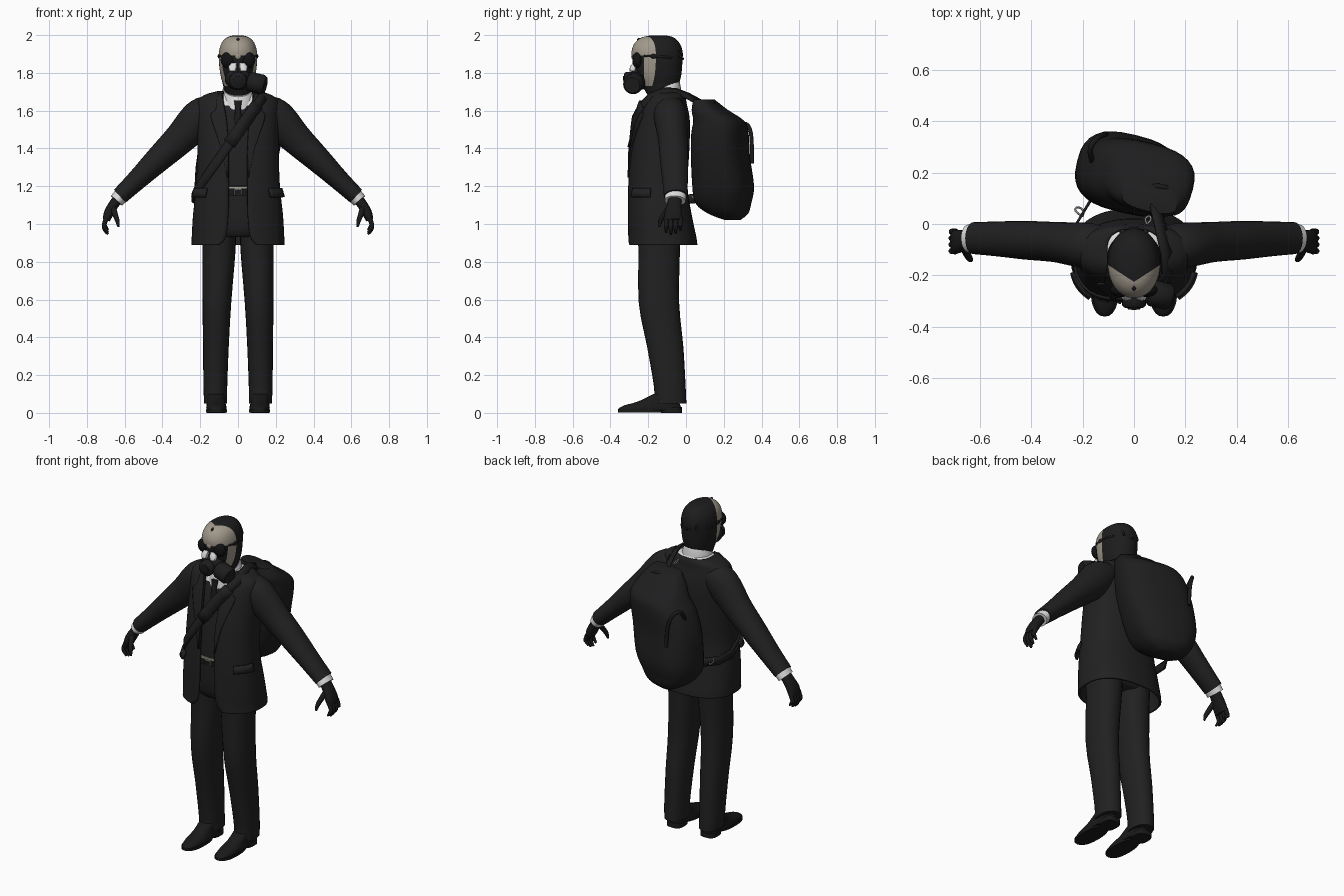
import bpy, bmesh, math
from mathutils import Vector

cube = bpy.data.objects.get("Cube")
if cube:
    bpy.data.objects.remove(cube, do_unlink=True)
TAU = 2 * math.pi
Y = Vector((0, 1, 0))

def material(name, *rgb):
    m = bpy.data.materials.new(name)
    m.use_nodes = True
    m.diffuse_color = (*rgb, 1)
    m.node_tree.nodes["Principled BSDF"].inputs["Base Color"].default_value = (*rgb, 1)
    return m

suit, cloth = material("suit_black", .015, .015, .016), material("bag_black", .013, .013, .014)
leather, rubber = material("leather_black", .01, .01, .01), material("mask_black", .012, .012, .013)
glass, white = material("lens_black", .006, .006, .007), material("shirt_white", .72, .72, .72)
beige, metal = material("mask_beige", .36, .32, .26), material("metal_grey", .3, .3, .3)

def finish(name, data, mats, mirror=False, solid=0):
    obj = bpy.data.objects.new(name, data)
    bpy.context.collection.objects.link(obj)
    for m in mats:
        data.materials.append(m)
    if solid:
        mod = obj.modifiers.new("thickness", 'SOLIDIFY')
        mod.thickness, mod.offset = solid, -1
    if mirror:
        obj.modifiers.new("mirror", 'MIRROR')
    return obj

def mesh(name, verts, faces, mats, **kw):
    data = bpy.data.meshes.new(name)
    data.from_pydata(verts, [], faces)
    obj = finish(name, data, mats, **kw)
    bpy.ops.object.select_all(action='DESELECT')
    bpy.context.view_layer.objects.active = obj
    obj.select_set(True)
    bpy.ops.object.shade_smooth_by_angle(angle=math.radians(50))
    return obj

def dense(rows, sub):
    """Smoothly refine a list of section rows."""
    out = []
    for i in range(len(rows) - 1):
        around = rows[max(i - 1, 0)], rows[i], rows[i + 1], rows[min(i + 2, len(rows) - 1)]
        for t in (k / sub for k in range(sub)):
            out.append([q + .5 * t * (r - p + t * (2*p - 5*q + 4*r - s + t * (3*(q - r) + s - p)))
                        for p, q, r, s in zip(*around)])
    return out + [list(rows[-1])]

def loft(name, rows, mats, n=24, p=2, flat=True, slope=0, sub=3, **kw):
    """Skin sections (x, y, z, radius, depth radius[, start angle, end angle])."""
    rows = dense([tuple(r) + (0, TAU)[len(r) - 5:] for r in rows], sub)
    ring = abs(rows[0][6] - rows[0][5] - TAU) < .001
    verts, faces, cols = [], [], n if ring else n + 1
    for i, (x, y, z, ra, rb, a0, a1) in enumerate(rows):
        lo, hi = rows[max(i - 1, 0)], rows[min(i + 1, len(rows) - 1)]
        T = Vector((0, 0, 1)) if flat else (Vector(hi[:3]) - Vector(lo[:3])).normalized()
        U = Y.cross(T).normalized()
        for j in range(cols):
            t = a0 + (a1 - a0) * j / n
            s, c = (math.copysign(abs(k) ** (2 / p), k) for k in (math.sin(t), -math.cos(t)))
            v = Vector((x, y, z)) + U * ra * s + T.cross(U) * rb * c
            v.z += slope * (v.y - y)
            verts.append(v)
    for i in range(0, len(verts) - cols, cols):
        for j in range(n):
            k = (j + 1) % cols
            faces.append([i + j, i + k, i + cols + k, i + cols + j])
    if ring:
        faces += [list(range(cols))[::-1], list(range(len(verts) - cols, len(verts)))]
    return mesh(name, verts, faces, mats, **kw)

def tube(name, pts, r, mat, mirror=False):
    cu = bpy.data.curves.new(name, 'CURVE')
    cu.dimensions, cu.bevel_depth, cu.bevel_resolution, cu.use_fill_caps = '3D', r, 2, True
    sp = cu.splines.new('NURBS')
    sp.points.add(len(pts) - 1)
    for q, co in zip(sp.points, pts):
        q.co = (*co, 1)
    sp.use_endpoint_u, sp.order_u, sp.resolution_u = True, 3, 6
    finish(name, cu, [mat], mirror)

def ball(name, x, y, z, rx, ry, rz, mat, mirror=False):
    turns = [math.pi * (k + .2) / 12.4 for k in range(13)]
    loft(name, [(x, y, z - rz * math.cos(a), rx * math.sin(a), ry * math.sin(a)) for a in turns], [mat], sub=1, mirror=mirror)

def canister(name, start, end, r, mat):
    a, d = Vector(start), Vector(end) - Vector(start)
    rows = [(*(a + d * t), r * k, r * k) for t, k in ((0, .8), (.15, 1), (.85, 1), (1, .8))]
    loft(name, rows, [mat], flat=False, sub=1)

def ribbon(name, pts, width, mat, thick=.01):
    verts = []
    for i, q in enumerate(pts):
        T = pts[min(i + 1, len(pts) - 1)] - pts[max(i - 1, 0)]
        side = T.cross(q - Vector((0, -.1, min(q.z, 1.55)))).normalized() * width / 2
        verts += [q - side, q + side]
    mesh(name, verts, [[k, k + 1, k + 3, k + 2] for k in range(0, len(verts) - 2, 2)], [mat], solid=thick)

# Jacket: open-fronted shell; rows are (depth centre, height, radii, half front opening)
P = 2.35
body = dense([(-.125, .89, .247, .185, .10), (-.127, .93, .245, .182, .066), (-.14, 1.05, .238, .17, .052),
              (-.15, 1.2, .222, .158, .05), (-.137, 1.4, .215, .155, .05), (-.12, 1.55, .215, .14, .06),
              (-.11, 1.645, .214, .112, .076), (-.1, 1.684, .175, .097, .08), (-.1, 1.704, .105, .088, .076)], 4)

def at(z):
    return min(body, key=lambda r: abs(r[1] - z))

def angle_for(x, ra):
    return math.asin(min(1, x / ra) ** (P / 2))

shell = [(0, cy, z, ra, rb, angle_for(w, ra), TAU - angle_for(w, ra)) for cy, z, ra, rb, w in body]
loft("jacket", shell, [suit], n=56, p=P, sub=1, solid=.012)
# Lapels and pocket flaps follow the jacket surface
rows = []
for z, w in ((1.25, .056), (1.4, .085), (1.53, .125), (1.57, .14), (1.6, .115), (1.65, .11), (1.69, .1)):
    cy, zz, ra, rb, w0 = at(z)
    rows.append((0, cy, zz, ra + .008, rb + .008, angle_for(w0, ra), angle_for(w, ra)))
loft("lapel", rows, [suit], n=8, p=P, sub=2, solid=.008, mirror=True)
cy, _, ra, rb, _ = at(1.17)
loft("pocket_flap", [(0, cy, z, ra + e, rb + e, .72, 1.4) for z, e in ((1.145, .026), (1.19, .012))],
     [suit], n=8, p=P, sub=1, solid=.012, mirror=True)
# Waistcoat with shirt showing at the top, collar and tie
vest = loft("waistcoat", [(0, r[0], r[1], r[2] - .028, r[3] - .02) for r in body if r[1] > 1.18],
            [suit, white], n=32, p=P, sub=1)
for f in vest.data.polygons:
    f.material_index = int(f.center.z > 1.625)
loft("shirt_collar", [(0, -.125, 1.655, .094, .1), (0, -.125, 1.69, .088, .095), (0, -.125, 1.718, .078, .089)],
     [white], slope=.5)
loft("tie", [(0, -.238, 1.5, .03, .01), (0, -.236, 1.6, .016, .012), (0, -.232, 1.615, .016, .014),
             (0, -.226, 1.655, .022, .014)], [leather], n=10, sub=1)
# Trousers and belt
loft("trouser_hips", [(0, -.145, .93, .16, .1), (0, -.145, .98, .195, .128), (0, -.15, 1.18, .19, .135)], [suit], p=P)
loft("trouser_leg", [(.118, -.083, .05, .061, .085), (.12, -.086, .14, .063, .084), (.117, -.11, .35, .068, .096),
                     (.112, -.143, .58, .076, .107), (.101, -.142, .86, .088, .11), (.1, -.14, .99, .09, .118)],
     [suit], p=2.2, mirror=True)
for name, low, high, grow, mat in (("belt", 1.15, 1.19, 0, leather), ("waistband_trim", 1.188, 1.199, .001, beige)):
    loft(name, [(0, -.15, z, .196 + grow, .143 + grow) for z in (low, high)], [mat], p=P, sub=1)
for name, y, low, high, half, mat in (("buckle", -.296, 1.155, 1.187, .02, metal),
                                      ("buckle_inset", -.3, 1.16, 1.182, .016, leather)):
    loft(name, [(0, y, z, half, .005) for z in (low, high)], [mat], n=8, p=8, sub=1)
# Shoes
loft("shoe", [(.114, -.192, .012, .05, .165), (.114, -.19, .022, .054, .168), (.115, -.178, .04, .052, .148),
              (.116, -.145, .06, .048, .11), (.117, -.1, .1, .047, .072)], [leather], p=2.4, mirror=True)
loft("shoe_sole", [(.114, -.238, z, .056, .122) for z in (.003, .017)], [leather], p=2.4, sub=1, mirror=True)
loft("shoe_heel", [(.115, -.077, z, .05, .055) for z in (0, .03)], [leather], p=3, sub=1, mirror=True)
# Arms, cuffs and gloved hands
loft("sleeve", [(.12, -.09, 1.61, .068, .08), (.17, -.085, 1.588, .092, .088), (.22, -.08, 1.543, .099, .086),
                (.31, -.07, 1.449, .084, .078), (.425, -.063, 1.34, .069, .075), (.53, -.058, 1.238, .055, .068),
                (.625, -.055, 1.148, .046, .062)], [suit], flat=False, mirror=True)
loft("shirt_cuff", [(.61, -.055, 1.16, .041, .057), (.643, -.057, 1.123, .04, .055)], [white],
     flat=False, sub=1, mirror=True)
loft("palm", [(.63, -.058, 1.14, .027, .036), (.66, -.062, 1.1, .027, .038), (.685, -.068, 1.055, .026, .046),
              (.697, -.068, 1.02, .019, .046)], [leather], flat=False, p=2.4, mirror=True)
for name, y, drop in (("index", -.105, .01), ("middle", -.08, 0), ("ring", -.055, .006), ("little", -.03, .022)):
    loft(name + "_finger", [(.694, y, 1.035, .013, .013), (.709, y, .997, .0125, .012), (.704, y, .968 + drop, .011, .011),
                            (.688, y, .945 + drop, .006, .006)], [leather], n=10, flat=False, mirror=True)
loft("thumb", [(.662, -.085, 1.09, .016, .015), (.65, -.117, 1.05, .015, .014), (.638, -.136, 1.015, .012, .012),
               (.633, -.142, .985, .006, .006)], [leather], n=10, flat=False, mirror=True)
# Head: hood, beige brow and cheek bands, dark lower mask, split by clean cuts
head = loft("head", [(0, -.12, 1.66, .066, .07), (0, -.135, 1.73, .078, .096), (0, -.145, 1.79, .093, .12),
                     (0, -.15, 1.86, .101, .131), (0, -.153, 1.915, .1, .135), (0, -.153, 1.96, .086, .117),
                     (0, -.15, 1.988, .058, .084), (0, -.147, 1.998, .025, .042)], [rubber, beige], n=40, p=2.1)
bm = bmesh.new()
bm.from_mesh(head.data)
for co, no in (((0, -.225, 0), (.65, 1, 0)), ((0, -.225, 0), (-.65, 1, 0)), ((0, -.222, 0), Y), ((0, 0, 1.892), (0, 0, 1))):
    bmesh.ops.bisect_plane(bm, geom=bm.verts[:] + bm.edges[:] + bm.faces[:], plane_co=co, plane_no=no)
for f in bm.faces:
    c = f.calc_center_median()
    f.material_index = int(c.y < -.225 + abs(c.x) * .65 and c.z > 1.74 and (c.z > 1.892 or c.y > -.222))
bm.to_mesh(head.data)
bm.free()
tube("hood_seam", [(.045, -.17, 1.98), (.05, -.12, 1.985), (.052, -.05, 1.955), (.05, -.027, 1.88)], .006, rubber, True)
tube("head_strap", [(.088, -.22, 1.89), (.104, -.15, 1.888), (.085, -.06, 1.88), (0, -.016, 1.875)], .007, leather, True)
ball("strap_clip", .1, -.17, 1.888, .008, .02, .012, leather, True)
ball("forehead_stud", 0, -.248, 1.972, .008, .012, .014, leather)
# Goggles, cheek guards, respirator cup and filters
ball("lens", .05, -.256, 1.868, .042, .028, .043, glass, True)
ball("bridge", 0, -.28, 1.888, .017, .01, .017, beige)
loft("cheek_guard", [(.03, -.284, 1.81, .018, .016), (.028, -.28, 1.832, .023, .017), (.022, -.272, 1.852, .017, .01)],
     [white], n=8, p=2.6, sub=1, mirror=True)
ball("respirator_cup", 0, -.245, 1.768, .07, .06, .058, rubber)
canister("front_filter", (0, -.27, 1.762), (0, -.325, 1.758), .046, rubber)
canister("filter_cap", (0, -.32, 1.758), (0, -.332, 1.757), .026, leather)
canister("side_canister", (.055, -.265, 1.755), (.145, -.285, 1.735), .052, rubber)
# Duffel bag turned slightly on the back, leaning to one side, with carry handles
bag = loft("duffel_bag", [(-.05, .055, 1.02, .06, .035), (-.05, .03, 1.055, .125, .1), (-.045, .005, 1.11, .17, .14),
                          (-.03, .008, 1.2, .2, .153), (.0, 0, 1.36, .215, .143), (.03, .005, 1.48, .202, .14),
                          (.055, .005, 1.545, .178, .125), (.075, -.04, 1.605, .15, .085), (.08, -.07, 1.66, .11, .045)],
           [cloth], n=32, p=2.7)
bag.location.y, bag.rotation_euler.z = .182, -.24
tube("bag_handle", [(-.16, .24, 1.46), (-.18, .29, 1.54), (-.14, .34, 1.52), (-.11, .35, 1.42), (-.11, .35, 1.32)],
     .011, leather)
tube("bag_grip", [(.03, .1, 1.63), (.06, .15, 1.65), (.14, .14, 1.64), (.19, .1, 1.59)], .012, leather)
# Strap from the bag over one shoulder, across the chest to the opposite hip
chest = []
for i in range(13):
    x, (cy, z, ra, rb, _) = .135 - .03 * i, at(1.675 - .0415 * i)
    chest.append(Vector((x, cy - rb * (1 - min(.98, abs(x) / ra) ** P) ** (1 / P) - .014, 1.675 - .0415 * i)))
over = [Vector((.085 + .015 * i, .08 - .065 * i, z)) for i, z in enumerate((1.645, 1.68, 1.705, 1.708))]
around = [Vector(q) for q in ((-.245, -.1, 1.14), (-.23, 0, 1.13), (-.17, .1, 1.14))]
ribbon("shoulder_strap", over + chest + around, .05, cloth)
ribbon("strap_pad", [q + Vector((0, -.007, 0)) for q in chest[1:7]], .066, cloth, .014)
for name, pts in (("upper_ring", [(.05, 0, 1.685), (.04, .02, 1.68), (.06, .035, 1.66), (.07, .015, 1.67)]),
                  ("lower_ring", [(-.2, .03, 1.15), (-.235, .05, 1.16), (-.22, .07, 1.13), (-.19, .05, 1.12)])):
    tube(name, pts + pts[:1], .004, metal)
